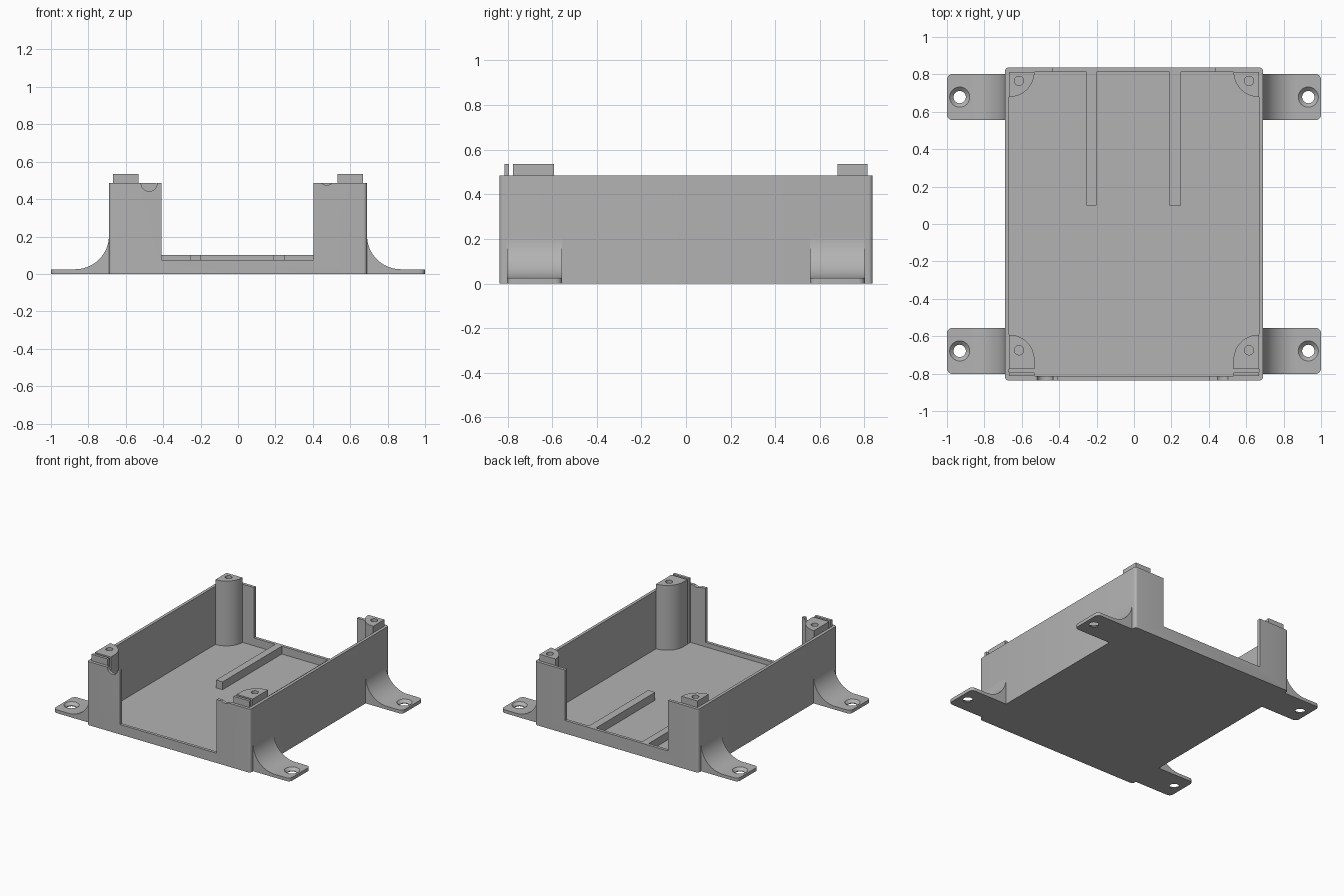
import bpy, bmesh, math

if "Cube" in bpy.data.objects:
    bpy.data.objects.remove(bpy.data.objects["Cube"])

grey = bpy.data.materials.new("grey plastic")
grey.diffuse_color = (0.45, 0.45, 0.45, 1)
grey.use_nodes = True
grey.node_tree.nodes["Principled BSDF"].inputs["Base Color"].default_value = grey.diffuse_color

WX, WY, WALL, TOP = 0.69, 0.837, 0.023, 0.485   # outer half sizes, wall, height
IX, IY, FLOOR, POST = WX - WALL, WY - WALL, 0.04, 0.535


def finish(name, bm):
    bmesh.ops.recalc_face_normals(bm, faces=bm.faces)
    mesh = bpy.data.meshes.new(name)
    bm.to_mesh(mesh)
    bm.free()
    mesh.materials.append(grey)
    ob = bpy.data.objects.new(name, mesh)
    bpy.context.collection.objects.link(ob)
    return ob


def prism(name, pts, a, b, axis="z"):
    """Extrude a closed outline: (x, y) along z, or (x, z) along y."""
    bm = bmesh.new()
    place = (lambda p, h: (p[0], p[1], h)) if axis == "z" else (lambda p, h: (p[0], h, p[1]))
    lo = [bm.verts.new(place(p, a)) for p in pts]
    hi = [bm.verts.new(place(p, b)) for p in pts]
    bm.faces.new(lo)
    bm.faces.new(hi[::-1])
    n = len(pts)
    for i in range(n):
        bm.faces.new((lo[i], lo[(i + 1) % n], hi[(i + 1) % n], hi[i]))
    return finish(name, bm)


def box(name, x0, x1, y0, y1, z0, z1):
    return prism(name, [(x0, y0), (x1, y0), (x1, y1), (x0, y1)], z0, z1)


def arc(cx, cy, r, a0, a1, n=12):
    return [(cx + r * math.cos(math.radians(a0 + (a1 - a0) * i / n)),
             cy + r * math.sin(math.radians(a0 + (a1 - a0) * i / n))) for i in range(n + 1)]


def cone(name, x, y, z0, z1, r0, r1):
    bm = bmesh.new()
    bmesh.ops.create_cone(bm, cap_ends=True, segments=32, radius1=r0, radius2=r1, depth=z1 - z0)
    bmesh.ops.translate(bm, verts=bm.verts, vec=(x, y, (z0 + z1) / 2))
    return finish(name, bm)


def boolean(ob, tool, op="DIFFERENCE"):
    mod = ob.modifiers.new("cut", "BOOLEAN")
    mod.operation, mod.solver, mod.object = op, "EXACT", tool
    bpy.ops.object.select_all(action="DESELECT")
    bpy.context.view_layer.objects.active = ob
    ob.select_set(True)
    bpy.ops.object.modifier_apply(modifier=mod.name)
    bpy.data.objects.remove(tool)


def smooth(ob):
    bpy.ops.object.select_all(action="DESELECT")
    bpy.context.view_layer.objects.active = ob
    ob.select_set(True)
    bpy.ops.object.shade_smooth_by_angle(angle=math.radians(30))


# Open tray with rounded vertical edges
R = 0.02
outline = []
for i, (sx, sy) in enumerate([(1, 1), (-1, 1), (-1, -1), (1, -1)]):
    outline += arc(sx * (WX - R), sy * (WY - R), R, 90 * i, 90 * i + 90, 5)
tray = prism("tray", outline, 0, TOP)
boolean(tray, box("cavity", -IX, IX, -IY, IY, FLOOR, 1))
# Front and back openings
boolean(tray, box("front_opening", -0.41, 0.405, -1, -0.7, 0.075, 1))
boolean(tray, box("back_opening", -0.435, 0.435, 0.7, 1, 0.1, 1))
# Cable notches in the front wall
boolean(tray, prism("round_notch", arc(-0.475, TOP, 0.043, 180, 360) + [(-0.432, 0.6), (-0.518, 0.6)],
                    -1, -0.81, "y"))
boolean(tray, prism("shallow_notch", arc(0.475, 0.52, 0.045, 215, 325) + [(0.51, 0.6), (0.44, 0.6)],
                    -1, -0.81, "y"))
smooth(tray)

# Guide bars on the floor
for i, (x0, x1) in enumerate([(-0.255, -0.2), (0.19, 0.25)]):
    box(f"guide_bar_{i}", x0, x1, 0.1, IY, FLOOR, 0.1)

PR = 0.135
for side, s in (("left", -1), ("right", 1)):
    # Corner screw posts; the front ones leave a slot for a sliding panel
    back = [(IX, IY)] + arc(IX, IY, PR, 180, 270)
    front = [(IX, -0.775)] + arc(IX, -0.727, PR, 90, 180) + [(IX - PR, -0.775)]
    for name, pts, hy in (("back", back, 0.765), ("front", front, -0.675)):
        post = prism(f"{name}_{side}_post", [(s * x, y) for x, y in pts], FLOOR, POST)
        boolean(post, cone("screw_hole", s * 0.615, hy, 0.25, 0.6, 0.025, 0.025))
        smooth(post)
    # Rib in front of the panel slot
    a, b = sorted((s * IX, s * (IX - PR)))
    box(f"{side}_slot_rib", a, b, -IY, -0.793, FLOOR, POST)

    # Mounting feet with a concave fillet and a countersunk hole
    for name, y0, y1 in (("back", 0.555, 0.802), ("front", -0.802, -0.555)):
        side_pts = [(WX, 0), (1, 0), (1, 0.025)] + arc(0.87, 0.205, 0.18, 270, 180, 16)
        foot = prism(f"{name}_{side}_foot", [(s * x, z) for x, z in side_pts], y0, y1, "y")
        plan = [(0.6, y0)] + arc(0.97, y0 + 0.03, 0.03, 270, 360, 6) \
            + arc(0.97, y1 - 0.03, 0.03, 0, 90, 6) + [(0.6, y1)]
        boolean(foot, prism("corner_round", [(s * x, y) for x, y in plan], -0.1, 0.4), "INTERSECT")
        yc = (y0 + y1) / 2
        boolean(foot, cone("hole", s * 0.932, yc, -0.1, 0.2, 0.033, 0.033))
        boolean(foot, cone("countersink", s * 0.932, yc, 0.005, 0.027, 0.033, 0.056))
        smooth(foot)
